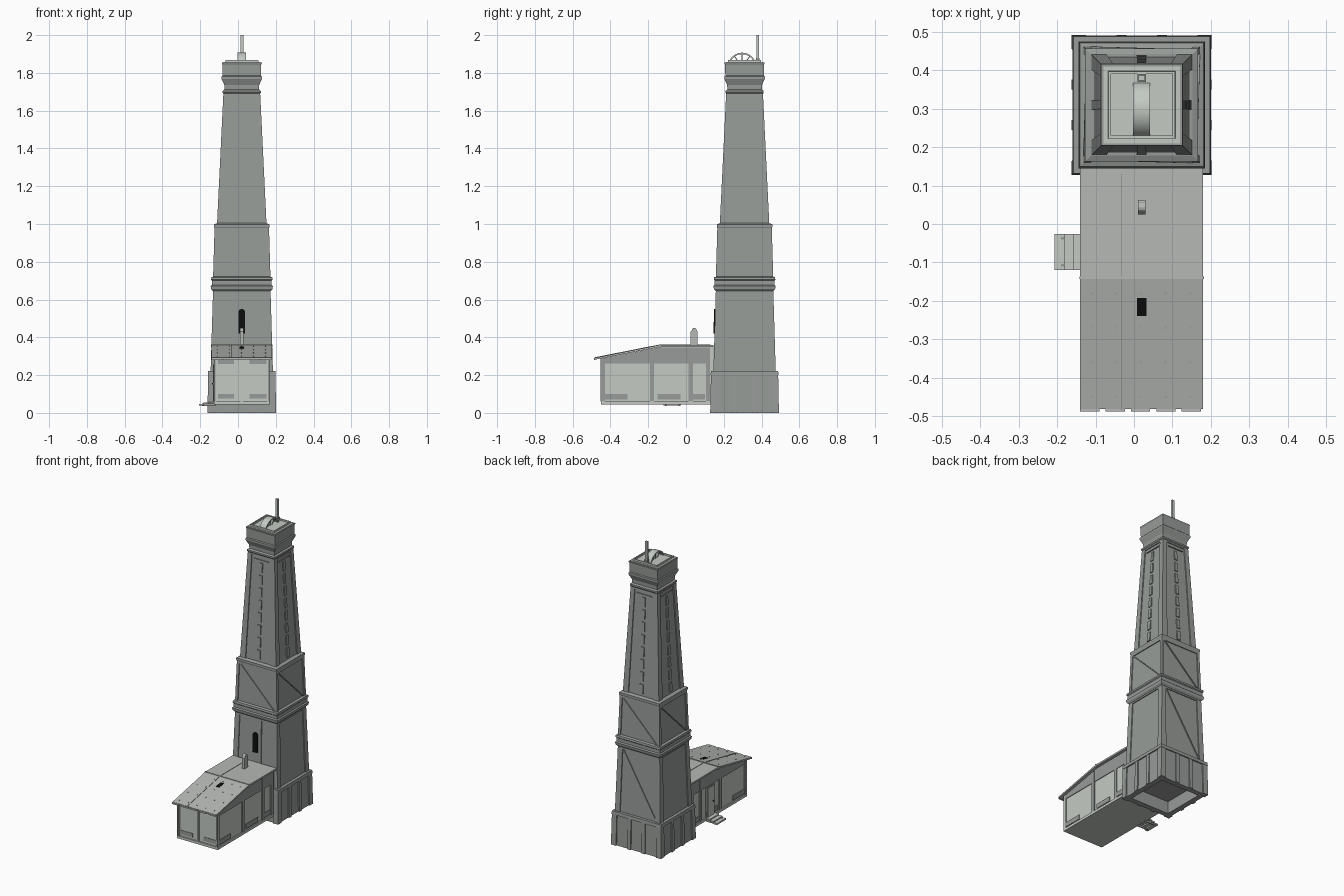
import bpy, bmesh, math
from mathutils import Vector, Matrix

cube = bpy.data.objects.get("Cube")
if cube:
    bpy.data.objects.remove(cube)

CENTRE = Vector((0.02, 0.31, 0))


def material(name, rgb):
    m = bpy.data.materials.new(name)
    m.use_nodes = True
    m.diffuse_color = (*rgb, 1)
    m.node_tree.nodes["Principled BSDF"].inputs["Base Color"].default_value = (*rgb, 1)
    return m


STONE = material("stone grey", (0.31, 0.33, 0.315))
PANEL = material("pale panel", (0.55, 0.59, 0.55))
ROOF = material("roof grey", (0.46, 0.48, 0.46))
BLACK = material("black", (0.004, 0.004, 0.004))


def finish(name, bm, mat):
    bmesh.ops.recalc_face_normals(bm, faces=bm.faces)
    mesh = bpy.data.meshes.new(name)
    bm.to_mesh(mesh)
    bm.free()
    mesh.materials.append(mat)
    ob = bpy.data.objects.new(name, mesh)
    bpy.context.collection.objects.link(ob)
    return ob


def loft(bm, rings, closed=False):
    """Skin a list of point rings; cap both ends unless closed."""
    vs = [[bm.verts.new(p) for p in r] for r in rings]
    pairs = list(zip(vs, vs[1:])) + ([(vs[-1], vs[0])] if closed else [])
    n = len(vs[0])
    for a, b in pairs:
        for i in range(n):
            j = (i + 1) % n
            bm.faces.new((a[i], a[j], b[j], b[i]))
    if not closed:
        bm.faces.new(vs[0])
        bm.faces.new(vs[-1])


def square_tier(name, profile, mat, closed=False):
    """Stack of squares (half width, height) about the tower axis."""
    bm = bmesh.new()
    signs = ((-1, -1), (1, -1), (1, 1), (-1, 1))
    loft(bm, [[CENTRE + Vector((sx * h, sy * h, z)) for sx, sy in signs]
              for h, z in profile], closed)
    return finish(name, bm, mat)


def box(name, x, y, z, mat):
    bm = bmesh.new()
    loft(bm, [[(x[0], y[0], h), (x[1], y[0], h), (x[1], y[1], h), (x[0], y[1], h)] for h in z])
    return finish(name, bm, mat)


def extrude_x(name, outline, x, mat):
    """Prism along x from a (y, z) outline."""
    bm = bmesh.new()
    loft(bm, [[(a, y, z) for y, z in outline] for a in x])
    return finish(name, bm, mat)


def tower_strips(name, section, strips, depth, mat, sides=range(4)):
    """Strips lying on the sloping tower sides.
    Section is (z0, half0, z1, half1); a strip is bottom pair, top pair (fractions of half), z range."""
    z0, h0, z1, h1 = section
    bm = bmesh.new()
    for k in sides:
        turn = Matrix.Rotation(k * math.pi / 2, 3, 'Z')
        for bottom, top, zs in strips:
            rings = []
            for (a, b), z in zip((bottom, top), zs):
                h = h0 + (h1 - h0) * (z - z0) / (z1 - z0)
                rings.append([CENTRE + turn @ Vector(p) for p in (
                    (a * h, -h, z), (b * h, -h, z),
                    (b * h, depth - h, z), (a * h, depth - h, z))])
            loft(bm, rings)
    return finish(name, bm, mat)


def upright(a, b, z0, z1):
    return [((a, b), (a, b), (z0, z1)), ((-b, -a), (-b, -a), (z0, z1))]


# Hollow plinth with pilasters
square_tier("plinth", [(0.174, 0), (0.172, 0.205), (0.14, 0.205), (0.14, 0.08), (0.14, 0)], STONE, True)
square_tier("plinth_ceiling", [(0.14, 0.08), (0.14, 0.10)], STONE)
square_tier("plinth_cap", [(0.18, 0.2), (0.178, 0.222)], STONE)
base = (0, 0.182, 0.2, 0.178)
tower_strips("plinth_pilasters", base, upright(0.8, 1, 0, 0.2) + upright(0.22, 0.36, 0, 0.2), 0.012, STONE)

# Three tapering stages, each a recessed core behind a raised frame
stages = {
    "lower": (0.22, 0.165, 0.655, 0.152, 0.78),
    "middle": (0.715, 0.152, 0.985, 0.144, 0.88),
    "upper": (1.0, 0.131, 1.7, 0.097, 0.7),
}
for label, (z0, h0, z1, h1, inner) in stages.items():
    sec = (z0, h0, z1, h1)
    square_tier(label + "_core", [(h0 - 0.006, z0 - 0.005), (h1 - 0.006, z1)], STONE)
    frame = upright(inner, 1, z0, z1)
    frame.append(((-inner, inner), (-inner, inner), (z1 - 0.02, z1)))
    tower_strips(label + "_frame", sec, frame, 0.01, STONE)

# Wide front pier, arched window, centre ribs and diagonal braces
lower, middle, upper = (stages[k][:4] for k in ("lower", "middle", "upper"))
tower_strips("front_pier", lower, [((-0.26, 0.26), (-0.26, 0.26), (0.3, 0.65))], 0.01, STONE, [0])
bm = bmesh.new()
arch = [(0.002, 0.42), (0.038, 0.42)] + [
    (0.02 + 0.018 * math.cos(t * math.pi / 8), 0.532 + 0.018 * math.sin(t * math.pi / 8)) for t in range(9)]
loft(bm, [[(x, y - 0.03 * (0.55 - z), z) for x, z in arch] for y in (0.149, 0.157)])
finish("arched_window", bm, BLACK)
ribs = [((-0.1, 0.1), (-0.1, 0.1), (1.02 + i * 0.08, 1.08 + i * 0.08)) for i in range(8)]
tower_strips("centre_ribs", upper, ribs, 0.007, STONE)
tower_strips("top_rail", upper, [((-0.55, 0.55), (-0.55, 0.55), (1.655, 1.66))], 0.008, STONE)
tower_strips("middle_braces", middle, [((0.82, 0.88), (-0.88, -0.82), (0.72, 0.965))], 0.007, STONE)
tower_strips("lower_brace", lower, [((0.74, 0.78), (-0.78, -0.74), (0.24, 0.635))], 0.007, STONE, [2])

# Cornices between stages
square_tier("lower_cornice", [(0.153, 0.645), (0.162, 0.655), (0.165, 0.672), (0.158, 0.678),
                              (0.158, 0.7), (0.163, 0.705), (0.161, 0.718), (0.148, 0.722)], STONE)
square_tier("middle_cornice", [(0.143, 0.975), (0.147, 0.985), (0.147, 0.998), (0.132, 1.004)], STONE)

# Flared head with parapet and sunken deck
square_tier("head", [(0.094, 1.685), (0.101, 1.695), (0.101, 1.705), (0.091, 1.712), (0.092, 1.735),
                     (0.104, 1.762), (0.107, 1.768), (0.107, 1.78), (0.102, 1.785),
                     (0.103, 1.845), (0.106, 1.85), (0.106, 1.855)], STONE)
square_tier("parapet", [(0.088, 1.85), (0.087, 1.868), (0.08, 1.868), (0.08, 1.85)], PANEL, True)
square_tier("deck", [(0.1, 1.85), (0.1, 1.858)], PANEL)

# Winding wheel
bm = bmesh.new()
rings = []
for i in range(40):
    a = i * math.tau / 40
    rings.append([(x, 0.297 + r * math.cos(a), 1.832 + r * math.sin(a))
                  for x, r in ((-0.002, 0.075), (0.042, 0.075), (0.042, 0.067), (-0.002, 0.067))])
loft(bm, rings, True)
wheel = finish("wheel_rim", bm, PANEL)
bpy.context.view_layer.objects.active = wheel
wheel.select_set(True)
bpy.ops.object.shade_smooth_by_angle()
for i in range(5):
    bm = bmesh.new()
    bmesh.ops.create_cube(bm, size=1, matrix=Matrix.Translation((0.02, 0.297, 1.832))
                          @ Matrix.Rotation(math.radians(i * 36 + 18), 4, 'X')
                          @ Matrix.Diagonal((0.015, 0.138, 0.005, 1)))
    finish("wheel_spoke", bm, STONE)
box("mast", (0.012, 0.028), (0.373, 0.387), (1.85, 2.0), PANEL)
box("mast_foot", (0.009, 0.031), (0.37, 0.39), (1.85, 1.88), STONE)

# House body and floor
walls = [(-0.44, 0.06), (0.145, 0.06), (0.145, 0.348), (-0.14, 0.348), (-0.44, 0.29)]
extrude_x("house_walls", walls, (-0.12, 0.16), PANEL)
box("house_floor", (-0.128, 0.168), (-0.45, 0.13), (0.045, 0.062), PANEL)

# Timber frame and dark wall bands
for x in (-0.123, 0.163):
    pair = (x - 0.004, x + 0.004)
    for y, top in ((-0.441, 0.288), (-0.18, 0.335), (0.025, 0.345), (0.117, 0.345)):
        box("side_post", pair, (y - 0.011, y + 0.011), (0.06, top), STONE)
    extrude_x("side_top_band", [(-0.44, 0.262), (0.12, 0.262), (0.12, 0.345), (-0.14, 0.345), (-0.44, 0.288)],
              (x - 0.002, x + 0.002), STONE)
    for a, b in ((-0.44, -0.31), (-0.15, -0.03), (0.03, 0.1)):
        box("side_low_band", (x - 0.002, x + 0.002), (a, b), (0.07, 0.1), STONE)
for x in (-0.12, 0.02, 0.16):
    box("front_post", (x - 0.007, x + 0.007), (-0.447, -0.438), (0.06, 0.288), PANEL)
for a, b in ((-0.105, -0.02), (0.06, 0.15)):
    for z in ((0.075, 0.1), (0.26, 0.285)):
        box("front_band", (a, b), (-0.443, -0.438), z, STONE)

# Roof sheet with seams, rivets and skylight
slope = (0.357 - 0.29) / 0.34
extrude_x("roof", [(-0.482, 0.282), (-0.14, 0.349), (0.145, 0.349), (0.145, 0.36), (-0.14, 0.36), (-0.482, 0.292)],
          (-0.14, 0.18), ROOF)
box("roof_ridge", (-0.142, 0.182), (-0.143, -0.136), (0.345, 0.363), ROOF)
extrude_x("roof_seam", [(-0.485, 0.288), (-0.14, 0.357), (0.13, 0.357), (0.13, 0.362), (-0.14, 0.362), (-0.485, 0.294)],
          (-0.034, -0.031), STONE)
for i in range(5):
    for y in (-0.45, -0.36, -0.27, -0.18):
        z = 0.36 + slope * (y + 0.14)
        x = -0.11 + i * 0.064
        box("rivet", (x - 0.002, x + 0.002), (y - 0.003, y + 0.003), (z - 0.003, z + 0.002), STONE)
for i in range(5):
    x = -0.14 + i * 0.066
    box("eave_tile", (x, x + 0.05), (-0.488, -0.478), (0.281, 0.291), ROOF)
z = 0.36 - slope * 0.077
extrude_x("skylight", [(-0.24, z - 0.006), (-0.193, z + 0.002), (-0.193, z + 0.006), (-0.24, z - 0.002)],
          (0.008, 0.032), BLACK)

# Stove chimney with a rounded hood
hood = [(0.025, 0.35), (0.062, 0.35), (0.062, 0.43)] + [
    (0.0435 + 0.013 * math.cos(t * math.pi / 6), 0.437 + 0.013 * math.sin(t * math.pi / 6))
    for t in range(7)] + [(0.025, 0.43)]
extrude_x("chimney", hood, (0.01, 0.03), ROOF)

# Side door and steps
box("door_frame", (-0.13, -0.12), (-0.112, -0.032), (0.06, 0.262), STONE)
box("door", (-0.133, -0.12), (-0.104, -0.04), (0.06, 0.253), PANEL)
box("door_handle", (-0.138, -0.13), (-0.098, -0.09), (0.15, 0.157), BLACK)
for i in range(3):
    x = -0.207 + i * 0.025
    box("step", (x, x + 0.026), (-0.12, -0.026), (0.038 + i * 0.008, 0.048 + i * 0.008), PANEL)
for y in (-0.11, -0.04):
    box("step_bearer", (-0.19, -0.12), (y, y + 0.006), (0.036, 0.05), STONE)
